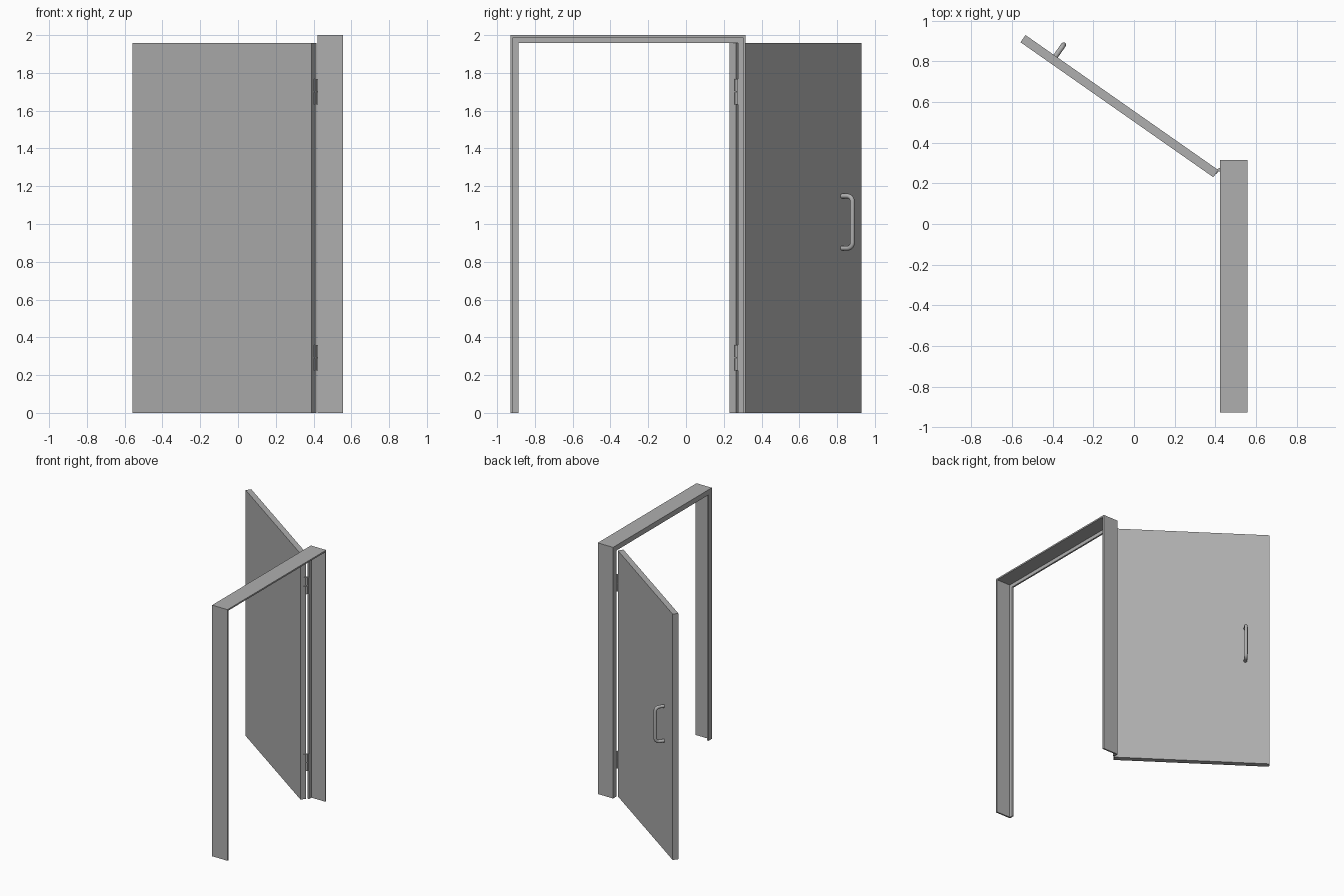
import bpy, bmesh
from math import radians, sin, cos, pi
from mathutils import Matrix, Vector

if "Cube" in bpy.data.objects:
    bpy.data.objects.remove(bpy.data.objects["Cube"])

ANG = radians(35)
SWING = Matrix.Translation((0.415, 0.265, 0)) @ Matrix.Rotation(-ANG, 4, 'Z')

# Mid grey paint shared by every part
GREY = bpy.data.materials.new("grey_paint")
GREY.diffuse_color = (0.43, 0.43, 0.43, 1)
GREY.use_nodes = True
GREY.node_tree.nodes["Principled BSDF"].inputs["Base Color"].default_value = GREY.diffuse_color


def add_mesh(name, bm, matrix=None):
    bmesh.ops.recalc_face_normals(bm, faces=bm.faces)
    me = bpy.data.meshes.new(name)
    bm.to_mesh(me)
    bm.free()
    me.materials.append(GREY)
    ob = bpy.data.objects.new(name, me)
    bpy.context.collection.objects.link(ob)
    if matrix:
        ob.matrix_world = matrix
    return ob


def box(name, lo, hi, matrix=None):
    bm = bmesh.new()
    bmesh.ops.create_cube(bm, size=1)
    lo, hi = Vector(lo), Vector(hi)
    for v in bm.verts:
        v.co = Vector([(lo + hi)[i] / 2 + v.co[i] * (hi - lo)[i] for i in range(3)])
    return add_mesh(name, bm, matrix)


def cylinder(name, x, y, z0, z1, r):
    bm = bmesh.new()
    bmesh.ops.create_cone(bm, cap_ends=True, segments=16, radius1=r, radius2=r,
                          depth=z1 - z0, matrix=Matrix.Translation((x, y, (z0 + z1) / 2)))
    for f in bm.faces:
        f.smooth = len(f.verts) == 4
    return add_mesh(name, bm)


# Door frame: angle profile (x, inward depth) swept round both jambs and the header
YL, YR, TOP = -0.928, 0.315, 2.0
profile = [(0.557, 0), (0.557, 0.012), (0.435, 0.012), (0.435, 0.041), (0.422, 0.041), (0.422, 0)]
bm = bmesh.new()
rings = []
for corner in range(4):
    ring = []
    for x, d in profile:
        y = YL + d if corner < 2 else YR - d
        z = TOP - d if corner in (1, 2) else 0
        ring.append(bm.verts.new((x, y, z)))
    rings.append(ring)
n = len(profile)
for a, b in zip(rings, rings[1:]):
    for i in range(n):
        j = (i + 1) % n
        bm.faces.new((a[i], a[j], b[j], b[i]))
bm.faces.new(rings[0])
bm.faces.new(rings[-1])
add_mesh("door_frame", bm)

# Door panel, swung open about its hinge corner
box("door_panel", (-1.158, -0.043, 0.0), (0, 0, 1.958), SWING)

# Hinges: two knuckles on a pin, with leaves on the door edge and the jamb
PX, PY = 0.418, 0.266
for name, z in (("lower", 0.292), ("upper", 1.70)):
    cylinder(name + "_hinge_pin", PX, PY, z - 0.06, z + 0.06, 0.004)
    for part, a, b in (("bottom", z - 0.067, z - 0.004), ("top", z + 0.004, z + 0.067)):
        cylinder(f"{name}_hinge_knuckle_{part}", PX, PY, a, b, 0.008)
        box(f"{name}_door_leaf_{part}", (-0.001, -0.02, a), (0.004, 0.002, b), SWING)
    box(name + "_jamb_leaf", (PX, 0.269, z - 0.067), (0.434, 0.275, z + 0.067))

# Pull handle: round bar with bent corners, in the door's own frame
OUT, Z0, Z1, R, X = 0.068, 0.872, 1.148, 0.03, -0.977
path = [(-0.01, Z0)]
for cz, start in ((Z0 + R, -pi / 2), (Z1 - R, 0)):
    for k in range(7):
        t = start + k * pi / 12
        path.append((OUT - R + R * cos(t), cz + R * sin(t)))
path.append((-0.01, Z1))
cu = bpy.data.curves.new("pull_handle", 'CURVE')
cu.dimensions = '3D'
cu.bevel_depth = 0.0125
cu.bevel_resolution = 4
cu.use_fill_caps = True
cu.materials.append(GREY)
sp = cu.splines.new('POLY')
sp.points.add(len(path) - 1)
for p, (y, z) in zip(sp.points, path):
    p.co = (X, y, z, 1)
handle = bpy.data.objects.new("pull_handle", cu)
bpy.context.collection.objects.link(handle)
handle.matrix_world = SWING
